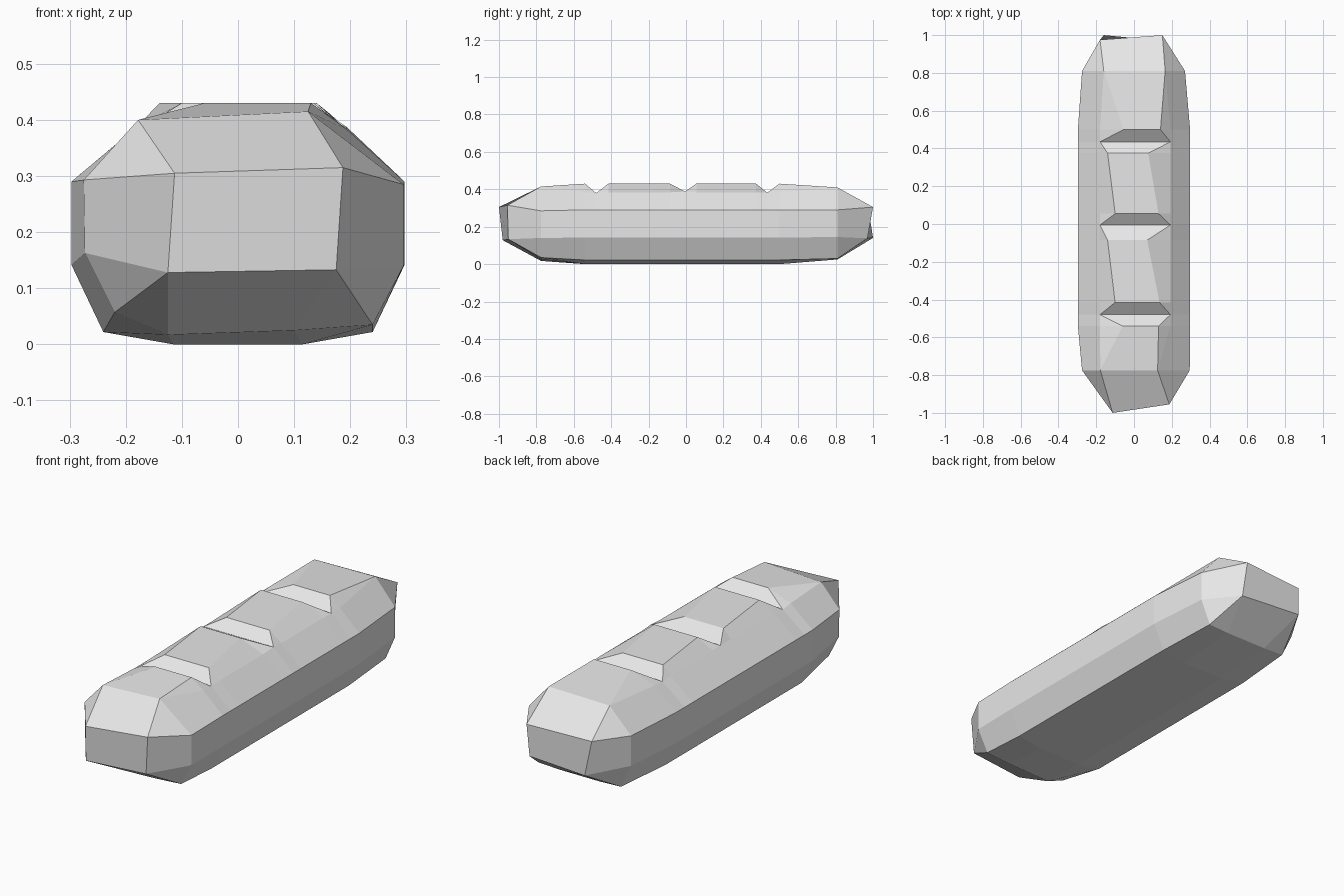
import bpy
import bmesh

cube = bpy.data.objects.get("Cube")
if cube:
    bpy.data.objects.remove(cube, do_unlink=True)

crust = bpy.data.materials.new("plain grey")
crust.use_nodes = True
crust.diffuse_color = (0.8, 0.8, 0.8, 1)
crust.node_tree.nodes["Principled BSDF"].inputs["Base Color"].default_value = (0.8, 0.8, 0.8, 1)


def body_ring(y, left, right, top):
    """Cross-section of the loaf; only the top edge changes along the length."""
    low = 0.0 if abs(y) < 0.6 else 0.02
    profile = [(-0.115, low), (-0.24, 0.022), (-0.297, 0.142), (-0.297, 0.29),
               (-0.18, 0.388), (left, top), (right, top), (0.193, 0.384),
               (0.297, 0.29), (0.297, 0.142), (0.24, 0.022), (0.115, low)]
    return [(x, y, z) for x, z in profile]


def end_ring(lower_left, upper_left, upper_right, lower_right):
    """Blunt end whose section collapses to four corners."""
    return ([lower_left] * 3 + [upper_left] * 3
            + [upper_right] * 3 + [lower_right] * 3)


def taper_ring(y, profile):
    return [(x, y, z) for x, z in profile]


# Front end and its taper
rings = [
    end_ring((-0.125, -0.98, 0.128), (-0.113, -1, 0.305),
             (0.187, -0.955, 0.315), (0.175, -0.95, 0.133)),
    taper_ring(-0.775, [(-0.125, 0.017), (-0.22, 0.057), (-0.273, 0.163), (-0.275, 0.293),
                        (-0.178, 0.40), (-0.178, 0.40), (0.125, 0.415), (0.125, 0.415),
                        (0.295, 0.285), (0.295, 0.14), (0.24, 0.035), (0.1, 0.025)]),
]

# Three slashes: front lip, floor, back lip
slashes = [
    ((-0.54, -0.06, 0.13), (-0.48, 0.38), (-0.415, -0.1, 0.135)),
    ((-0.085, -0.14, 0.07), (-0.005, 0.388), (0.055, -0.1, 0.13)),
    ((0.375, -0.14, 0.075), (0.435, 0.382), (0.5, -0.055, 0.14)),
]
for front_lip, (floor_y, floor_z), back_lip in slashes:
    rings.append(body_ring(*front_lip, 0.43))
    floor = body_ring(floor_y, -0.18, 0.193, floor_z)
    floor[4], floor[7] = floor[5], floor[6]
    rings.append(floor)
    rings.append(body_ring(*back_lip, 0.43))

# Back taper and end
rings.append(taper_ring(0.81, [(-0.11, 0.025), (-0.22, 0.03), (-0.275, 0.145), (-0.275, 0.29),
                               (-0.16, 0.405), (-0.16, 0.405), (0.165, 0.41), (0.165, 0.41),
                               (0.27, 0.29), (0.27, 0.145), (0.22, 0.03), (0.11, 0.025)]))
rings.append(end_ring((-0.16, 1, 0.14), (-0.18, 0.975, 0.3),
                      (0.15, 1, 0.305), (0.155, 0.97, 0.138)))

# Skin the rings and close the ends
bm = bmesh.new()
loops = [[bm.verts.new(p) for p in ring] for ring in rings]
count = len(loops[0])
for a, b in zip(loops, loops[1:]):
    for i in range(count):
        j = (i + 1) % count
        bm.faces.new((a[i], a[j], b[j], b[i]))
bm.faces.new(loops[0])
bm.faces.new(loops[-1])
bmesh.ops.remove_doubles(bm, verts=bm.verts, dist=0.0005)
bmesh.ops.recalc_face_normals(bm, faces=bm.faces)

mesh = bpy.data.meshes.new("bread_loaf")
bm.to_mesh(mesh)
bm.free()
mesh.materials.append(crust)
loaf = bpy.data.objects.new("bread_loaf", mesh)
bpy.context.collection.objects.link(loaf)
